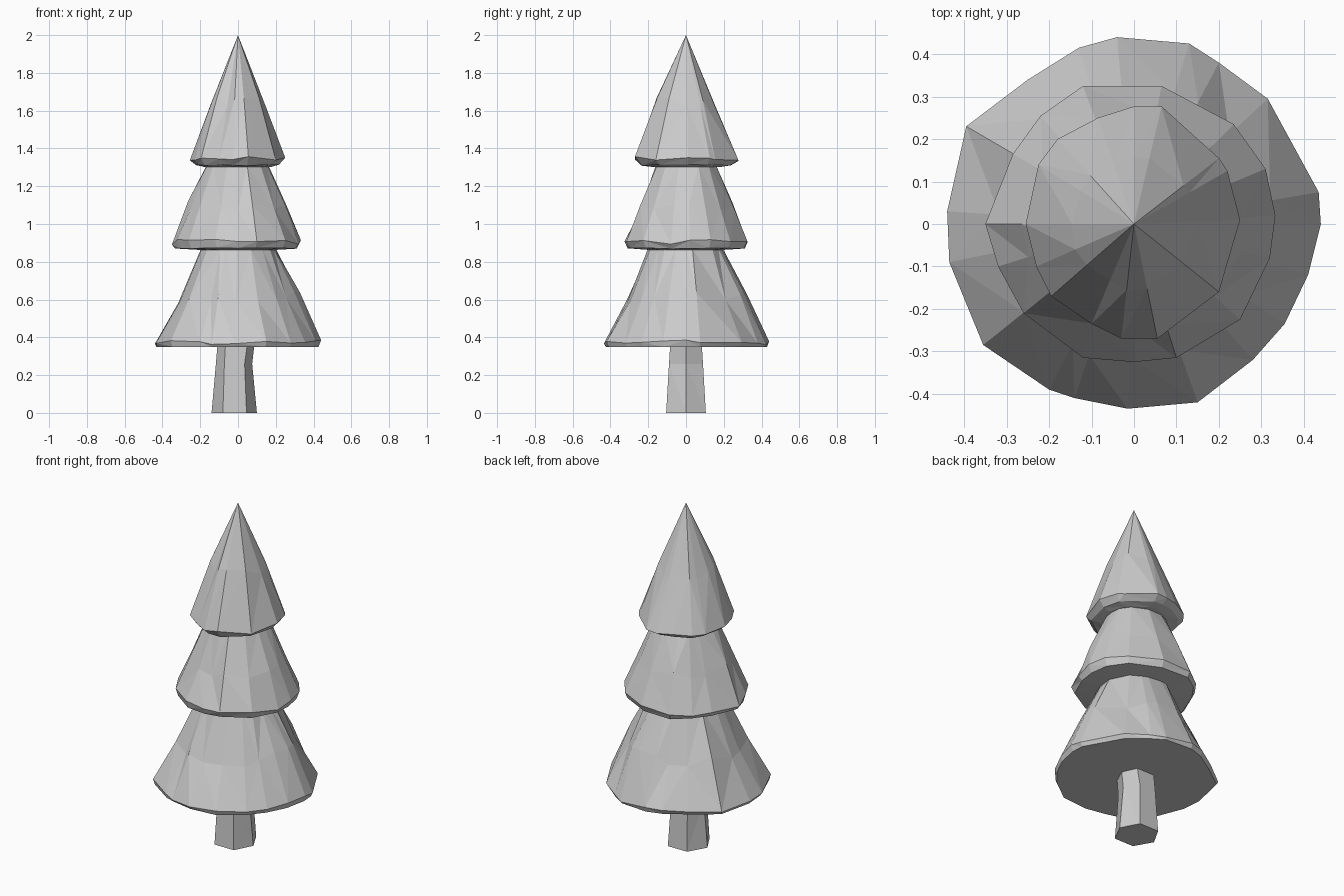
import bpy, bmesh, random
from mathutils import Vector

if "Cube" in bpy.data.objects:
    bpy.data.objects.remove(bpy.data.objects["Cube"])

random.seed(4)


def finish(name, bm):
    bmesh.ops.recalc_face_normals(bm, faces=bm.faces[:])
    mesh = bpy.data.meshes.new(name)
    bm.to_mesh(mesh)
    bm.free()
    obj = bpy.data.objects.new(name, mesh)
    bpy.context.collection.objects.link(obj)
    return obj


def loft(name, rings, tip=None):
    """Skin matching rings of points; close the bottom, and the top or tip."""
    bm = bmesh.new()
    loops = [[bm.verts.new(p) for p in ring] for ring in rings]
    n = len(loops[0])
    for a, b in zip(loops, loops[1:]):
        for i in range(n):
            j = (i + 1) % n
            # varied diagonals give the faceted, hand-cut look
            if random.random() < 0.5:
                bm.faces.new((a[i], a[j], b[j]))
                bm.faces.new((a[i], b[j], b[i]))
            else:
                bm.faces.new((a[i], a[j], b[i]))
                bm.faces.new((a[j], b[j], b[i]))
    bm.faces.new(loops[0][::-1])
    if tip:
        t = bm.verts.new(tip)
        for i in range(n):
            bm.faces.new((loops[-1][i], loops[-1][(i + 1) % n], t))
    else:
        bm.faces.new(loops[-1])
    return finish(name, bm)


def tier(name, plan, profile, tip=None):
    """profile rows: scale of the plan, height, height jitter, radial jitter, roundness"""
    mean = sum(Vector(p).length for p in plan) / len(plan)
    rings = []
    for scale, z, dz, dr, rnd in profile:
        ring = []
        for p in plan:
            v = Vector(p)
            v = v.lerp(v.normalized() * mean, rnd)
            v *= scale * (1 + random.uniform(-dr, dr))
            ring.append((v.x, v.y, z + random.uniform(-dz, dz)))
        rings.append(ring)
    return loft(name, rings, tip)


# Rim outlines of the three tiers, seen from above
lower = [(0.44, 0), (0.435, 0.075), (0.315, 0.295), (0.20, 0.38), (0.13, 0.425),
         (-0.04, 0.44), (-0.13, 0.415), (-0.25, 0.34), (-0.395, 0.23), (-0.44, 0.03),
         (-0.435, -0.09), (-0.355, -0.285), (-0.20, -0.39), (-0.14, -0.41),
         (-0.015, -0.435), (0.15, -0.42), (0.28, -0.32), (0.355, -0.235), (0.41, -0.12)]
middle = [(0.333, 0.02), (0.31, 0.13), (0.235, 0.235), (0.065, 0.325), (-0.12, 0.325),
          (-0.22, 0.255), (-0.285, 0.165), (-0.35, 0), (-0.32, -0.10), (-0.26, -0.21),
          (-0.12, -0.315), (0, -0.325), (0.10, -0.315), (0.25, -0.225), (0.32, -0.08)]
upper = [(0.25, 0.01), (0.22, 0.125), (0.20, 0.155), (0.065, 0.277), (0, 0.277),
         (-0.085, 0.25), (-0.18, 0.20), (-0.225, 0.14), (-0.255, 0), (-0.23, -0.10),
         (-0.195, -0.17), (-0.10, -0.235), (-0.03, -0.27), (0.055, -0.27), (0.20, -0.16)]

# Foliage
tier("lower_foliage", lower, [(0.975, 0.35, 0, 0.01, 0), (1, 0.375, 0.015, 0, 0),
                              (0.73, 0.61, 0.03, 0.03, 0.4), (0.455, 0.868, 0, 0.03, 0.6)])
tier("middle_foliage", middle, [(0.60, 0.863, 0, 0, 0.5), (0.95, 0.872, 0.004, 0.015, 0),
                                (1, 0.905, 0.015, 0, 0),
                                (0.76, 1.09, 0.03, 0.03, 0.3), (0.49, 1.312, 0, 0.03, 0.5)])
tier("upper_foliage", upper, [(0.70, 1.303, 0, 0, 0.5), (0.88, 1.312, 0.004, 0.02, 0.2),
                              (1, 1.345, 0.012, 0, 0),
                              (0.57, 1.64, 0.03, 0.03, 0.5)], tip=(0, 0, 2))


# Trunk: tapered hexagon with a slight kink on the right
def hexagon(z, left, l_edge, r_edge, right, half):
    return [(right, 0, z), (r_edge, half, z), (l_edge, half, z),
            (left, 0, z), (l_edge, -half, z), (r_edge, -half, z)]


loft("trunk", [hexagon(0, -0.14, -0.08, 0.045, 0.10, 0.105),
               hexagon(0.26, -0.117, -0.072, 0.035, 0.075, 0.09),
               hexagon(0.37, -0.108, -0.066, 0.05, 0.088, 0.083)])
